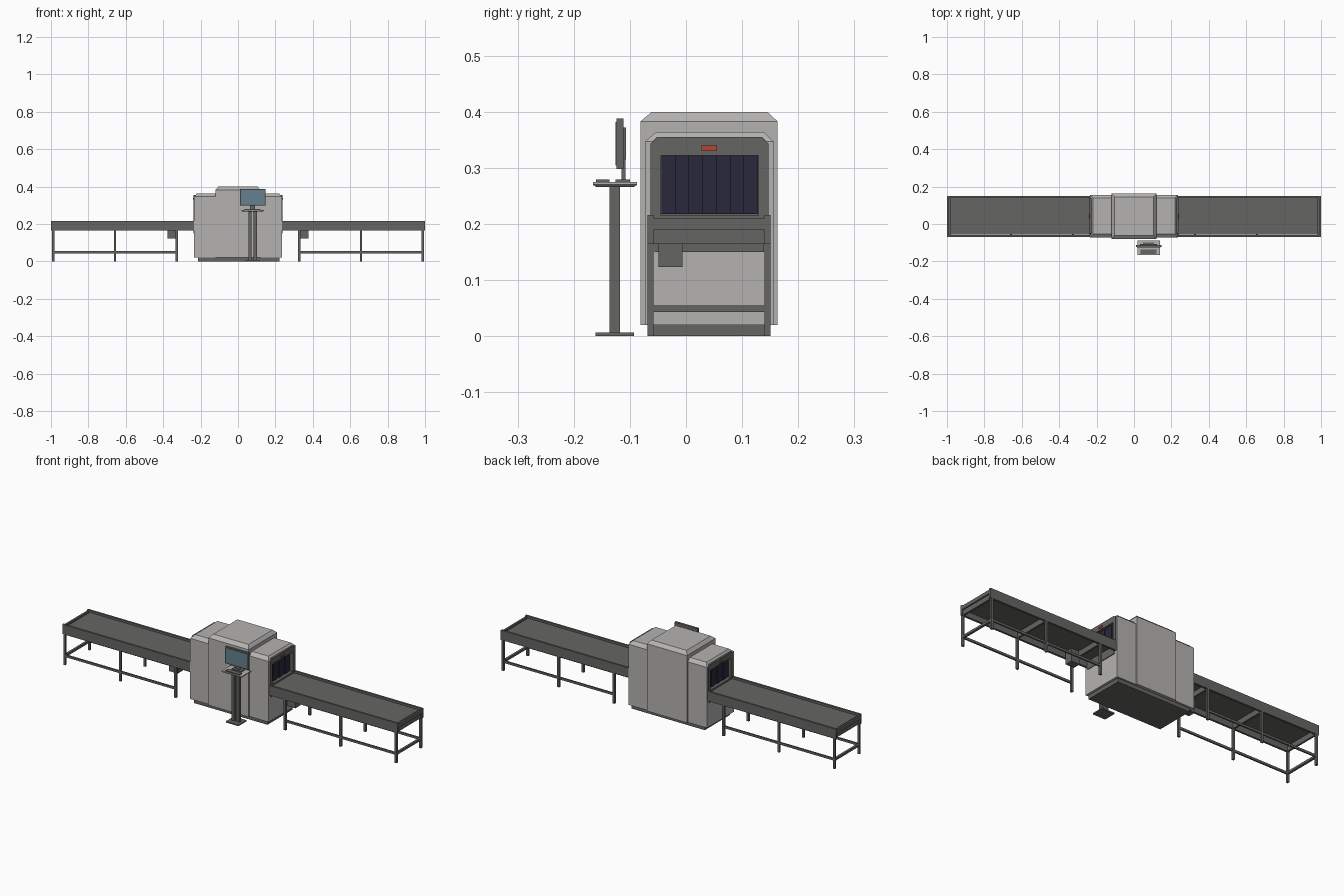
import bpy
import bmesh

old = bpy.data.objects.get("Cube")
if old:
    bpy.data.objects.remove(old, do_unlink=True)


def material(name, r, g, b):
    m = bpy.data.materials.new(name)
    m.use_nodes = True
    m.diffuse_color = (r, g, b, 1)
    m.node_tree.nodes["Principled BSDF"].inputs["Base Color"].default_value = (r, g, b, 1)
    return m


LIGHT = material("light grey", 0.46, 0.45, 0.44)
DARK = material("dark grey", 0.13, 0.13, 0.125)
NAVY = material("curtain navy", 0.022, 0.022, 0.045)
RED = material("lamp red", 0.45, 0.06, 0.035)
SCREEN = material("screen blue", 0.13, 0.22, 0.28)


def finish(bm, name, mat):
    bmesh.ops.recalc_face_normals(bm, faces=bm.faces)
    mesh = bpy.data.meshes.new(name)
    bm.to_mesh(mesh)
    bm.free()
    mesh.materials.append(mat)
    ob = bpy.data.objects.new(name, mesh)
    bpy.context.collection.objects.link(ob)
    return ob


def loft(name, rings, mat):
    """Solid through a stack of matching closed outlines."""
    bm = bmesh.new()
    loops = [[bm.verts.new(p) for p in ring] for ring in rings]
    for a, b in zip(loops, loops[1:]):
        for i in range(len(a)):
            j = (i + 1) % len(a)
            bm.faces.new((a[i], a[j], b[j], b[i]))
    bm.faces.new(loops[0])
    bm.faces.new(loops[-1])
    return finish(bm, name, mat)


def rect(x, y, z):
    return [(x[0], y[0], z), (x[1], y[0], z), (x[1], y[1], z), (x[0], y[1], z)]


def box(name, x, y, z, mat):
    return loft(name, [rect(x, y, z[0]), rect(x, y, z[1])], mat)


def span(c, w):
    return (c - w / 2, c + w / 2)


def mx(s, a, b):
    """Interval a..b on side s of the machine."""
    return (a, b) if s > 0 else (-b, -a)


def cut(ob, cutter):
    mod = ob.modifiers.new("opening", 'BOOLEAN')
    mod.operation = 'DIFFERENCE'
    mod.solver = 'EXACT'
    mod.material_mode = 'TRANSFER'
    mod.object = cutter


# Housing: tall middle section with chamfered roof
X, Y = (-0.12, 0.12), (-0.081, 0.163)
loft("main_housing", [
    rect(X, Y, 0.02), rect(X, Y, 0.383),
    rect((-0.105, 0.105), (-0.061, 0.145), 0.4)], LIGHT)
box("base_plinth", (-0.215, 0.222), (-0.066, 0.147), (0, 0.021), DARK)
box("conveyor_bed", (-0.238, 0.238), (-0.056, 0.139), (0.15, 0.2), DARK)

TABLE = (-0.069, 0.151)
for s, side in ((1, "left"), (-1, "right")):
    # Tunnel section with a recessed, curtained opening
    Y = (-0.073, 0.156)
    wing = loft(side + "_tunnel_housing", [
        rect(mx(s, 0.11, 0.234), Y, 0.02), rect(mx(s, 0.11, 0.234), Y, 0.347),
        rect(mx(s, 0.11, 0.219), (-0.053, 0.138), 0.364)], LIGHT)
    outline = [(-0.063, 0.19), (0.147, 0.19), (0.147, 0.343),
               (0.136, 0.354), (-0.052, 0.354), (-0.063, 0.343)]
    hood = loft(side + "_entry_frame",
                [[(x, y, z) for y, z in outline] for x in mx(s, 0.228, 0.237)], DARK)
    cutter = box(side + "_opening_cutter", mx(s, 0.205, 0.26), (-0.045, 0.129), (0.215, 0.322), DARK)
    cutter.hide_render = True
    cutter.hide_viewport = True
    cut(wing, cutter)
    cut(hood, cutter)
    strips = 7
    w = (0.128 + 0.044) / strips
    for i in range(strips):
        depth = 0.003 * (i % 2)
        box(f"{side}_curtain_strip_{i + 1}", mx(s, 0.218 + depth, 0.222 + depth),
            (-0.044 + w * i, -0.044 + w * (i + 1)), (0.218, 0.322), NAVY)
    box(side + "_warning_lamp", mx(s, 0.235, 0.241), (0.028, 0.055), (0.33, 0.34), RED)

    # Conveyor table: belt, rails, end bar
    box(side + "_belt", mx(s, 0.23, 0.983), (-0.056, 0.138), (0.192, 0.206), DARK)
    for y, edge in ((span(-0.0635, 0.011), "front"), (span(0.1455, 0.011), "back")):
        box(f"{side}_{edge}_rail", mx(s, 0.234, 1.0), y, (0.164, 0.216), DARK)
        box(f"{side}_{edge}_lower_rail", mx(s, 0.327, 0.988), span(sum(y) / 2, 0.008), (0.043, 0.055), DARK)
        for i, x in enumerate((0.327, 0.657, 0.988)):
            box(f"{side}_{edge}_leg_{i + 1}", span(s * x, 0.012), y, (0, 0.19), DARK)
    box(side + "_end_bar", mx(s, 0.99, 1.0), (-0.06, 0.142), (0.19, 0.21), DARK)
    box(side + "_end_stretcher", mx(s, 0.982, 0.994), TABLE, (0.043, 0.055), DARK)
    for i, x in enumerate((0.327, 0.657, 0.988)):
        box(f"{side}_cross_beam_{i + 1}", span(s * x, 0.01), (-0.06, 0.142), (0.164, 0.193), DARK)
    box(side + "_drive_motor", mx(s, 0.325, 0.376), (-0.049, -0.006), (0.123, 0.193), DARK)

# Operator stand
CX = 0.078
box("stand_foot", span(CX, 0.075), (-0.161, -0.093), (0, 0.007), DARK)
for i, x in enumerate((CX - 0.014, CX + 0.014)):
    box(f"stand_post_{i + 1}", span(x, 0.017), (-0.136, -0.118), (0.005, 0.27), DARK)
shelf_y = (-0.166, -0.087)
loft("stand_shelf", [
    rect(span(CX, 0.1), (-0.16, -0.093), 0.266),
    rect(span(CX, 0.12), shelf_y, 0.27),
    rect(span(CX, 0.12), shelf_y, 0.275)], LIGHT)
box("keyboard", span(CX, 0.085), (-0.16, -0.136), (0.275, 0.279), DARK)
box("monitor_foot", span(CX, 0.06), (-0.126, -0.1), (0.275, 0.279), DARK)
box("monitor_neck", span(CX, 0.026), (-0.115, -0.108), (0.277, 0.33), DARK)
box("monitor_case", span(CX, 0.137), (-0.124, -0.111), (0.298, 0.388), DARK)
box("monitor_back", span(CX, 0.09), (-0.112, -0.107), (0.315, 0.372), DARK)
box("monitor_screen", span(CX, 0.125), (-0.1255, -0.1235), (0.304, 0.382), SCREEN)
